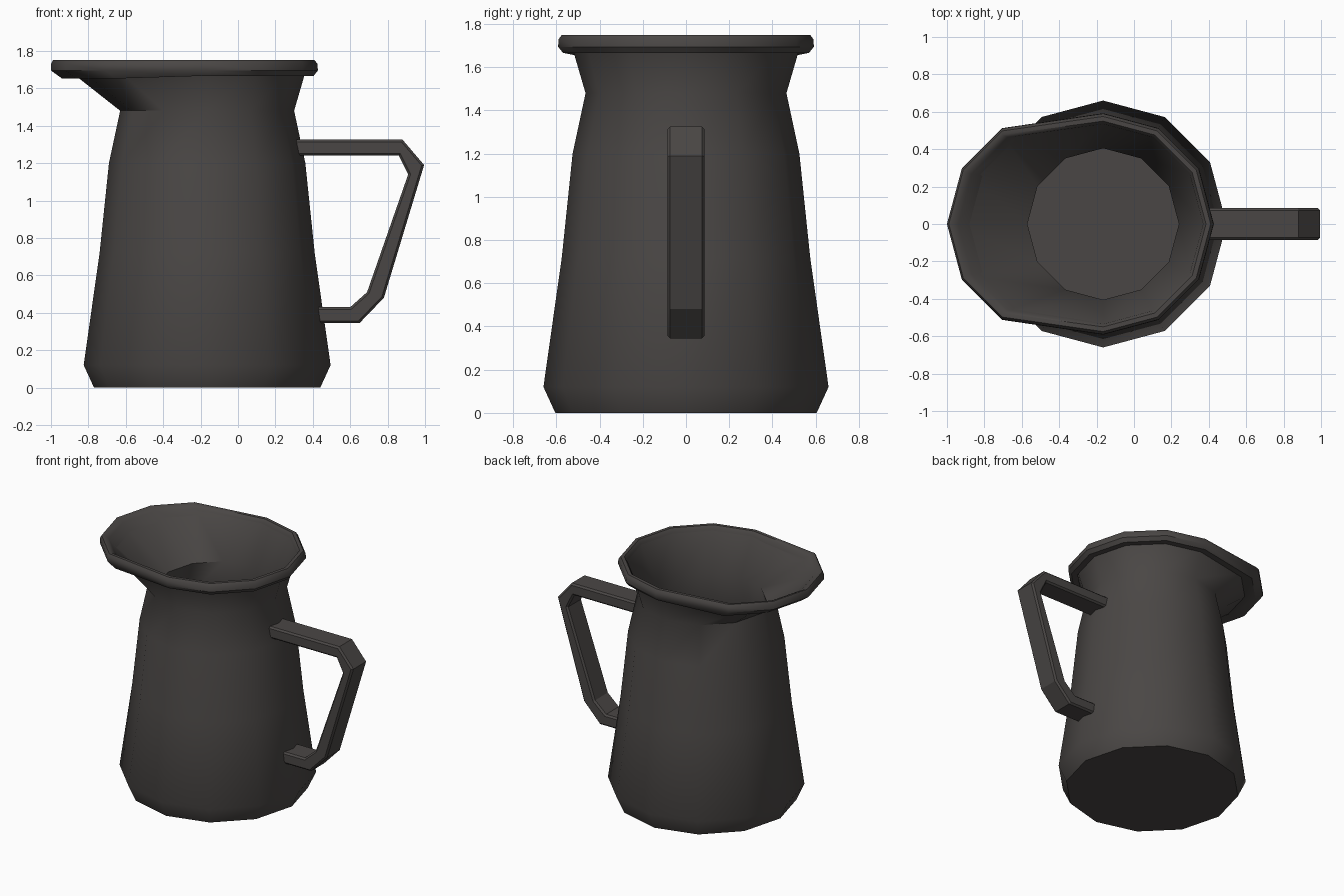
import bpy, bmesh
from math import cos, sin, pi, radians

if "Cube" in bpy.data.objects:
    bpy.data.objects.remove(bpy.data.objects["Cube"])

SIDES = 12
AXIS_X = -0.165

# Dark metal material
metal = bpy.data.materials.new("dark metal")
metal.use_nodes = True
colour = (0.068, 0.062, 0.059, 1)
metal.diffuse_color = colour
bsdf = metal.node_tree.nodes["Principled BSDF"]
bsdf.inputs["Base Color"].default_value = colour
bsdf.inputs["Roughness"].default_value = 0.7


def make_object(name, bm, angle):
    bmesh.ops.recalc_face_normals(bm, faces=bm.faces)
    mesh = bpy.data.meshes.new(name)
    bm.to_mesh(mesh)
    bm.free()
    mesh.materials.append(metal)
    obj = bpy.data.objects.new(name, mesh)
    bpy.context.collection.objects.link(obj)
    bpy.ops.object.select_all(action="DESELECT")
    obj.select_set(True)
    bpy.context.view_layer.objects.active = obj
    bpy.ops.object.shade_smooth_by_angle(angle=radians(angle))
    return obj


def lathe(name, profile, closed, angle):
    """Turn (radius, z, spout pull, spout drop) points; the pull moves the -x side out."""
    bm = bmesh.new()
    rings = []
    for radius, z, pull, drop in profile:
        ring = []
        for i in range(SIDES):
            a = 2 * pi * i / SIDES
            spout = cos(a) < -0.1
            ring.append(bm.verts.new((AXIS_X + radius * cos(a) - pull * spout,
                                      radius * sin(a), z - drop * spout)))
        rings.append(ring)
    pairs = list(zip(rings, rings[1:]))
    if closed:
        pairs.append((rings[-1], rings[0]))
    else:
        bm.faces.new(rings[0])
        bm.faces.new(rings[-1])
    for low, high in pairs:
        for i in range(SIDES):
            j = (i + 1) % SIDES
            bm.faces.new((low[i], low[j], high[j], high[i]))
    return make_object(name, bm, angle)


# Hollow body: outer wall up to the lip, then inner wall down to the floor
lathe("jug_body", [
    (0.605, 0, 0, 0), (0.66, 0.12, 0, 0), (0.575, 0.72, 0, 0),
    (0.525, 1.2, 0, 0), (0.465, 1.48, 0, 0), (0.535, 1.72, 0.235, 0),
    (0.545, 1.74, 0.26, 0), (0.405, 1.46, 0, 0), (0.465, 1.2, 0, 0),
    (0.515, 0.72, 0, 0), (0.59, 0.14, 0, 0), (0.55, 0.06, 0, 0),
], False, 55)

# Rolled rim, tilted outwards at the spout
lathe("rim", [
    (0.59, 1.73, 0.245, 0), (0.592, 1.695, 0.243, 0), (0.57, 1.667, 0.205, 0.015),
    (0.525, 1.667, 0.165, 0.012), (0.535, 1.73, 0.24, 0),
    (0.55, 1.75, 0.262, 0), (0.575, 1.75, 0.25, 0),
], True, 40)

# Angular handle: outer and inner outline of a square bar
outer = [(0.31, 1.325), (0.88, 1.325), (0.995, 1.19), (0.78, 0.48), (0.65, 0.345), (0.41, 0.345)]
inner = [(0.31, 1.24), (0.86, 1.24), (0.91, 1.14), (0.69, 0.51), (0.60, 0.43), (0.41, 0.43)]
bm = bmesh.new()
sections = [[bm.verts.new((x, y, z)) for (x, z), y in
             ((o, -0.085), (o, 0.085), (n, 0.085), (n, -0.085))]
            for o, n in zip(outer, inner)]
for a, b in zip(sections, sections[1:]):
    for i in range(4):
        j = (i + 1) % 4
        bm.faces.new((a[i], a[j], b[j], b[i]))
bm.faces.new(sections[0])
bm.faces.new(sections[-1])
long_edges = [e for e in bm.edges
              if abs(e.verts[0].co.y - e.verts[1].co.y) < 0.01
              and not any(len(f.verts) == 4 and set(f.verts) in (set(sections[0]), set(sections[-1]))
                          for f in e.link_faces)
              and not any(set(e.verts) <= set(s) for s in sections)]
bmesh.ops.bevel(bm, geom=long_edges, offset=0.012, segments=1, affect="EDGES")
make_object("handle", bm, 20)
